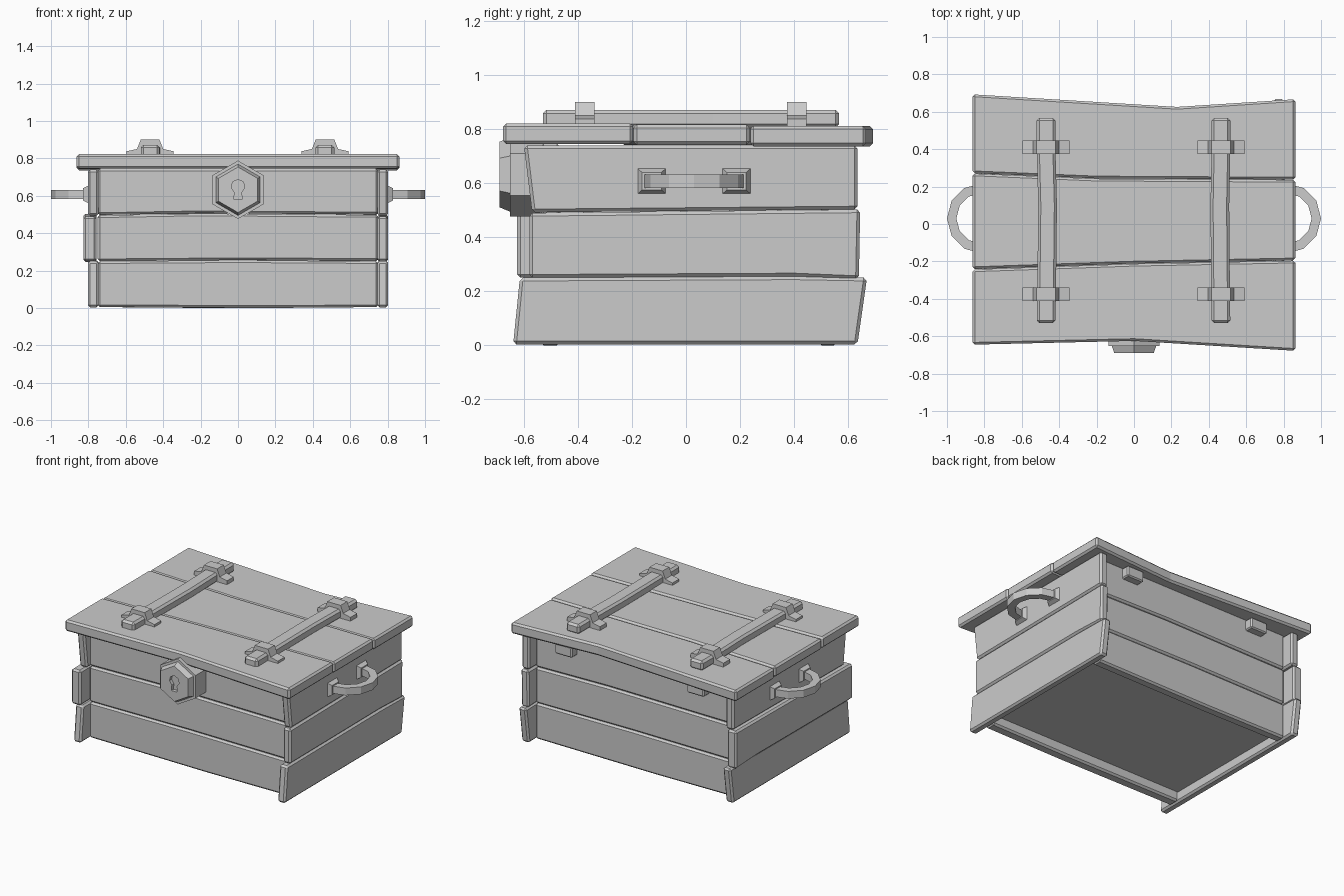
import bpy, bmesh, math
from mathutils import Vector

if "Cube" in bpy.data.objects:
    bpy.data.objects.remove(bpy.data.objects["Cube"])

PLANES = {'xz': lambda u, v, d: (u, d, v),
          'yz': lambda u, v, d: (d, u, v),
          'xy': lambda u, v, d: (u, v, d)}


def prism(name, pts, plane, d0, d1, bevel=0.0, taper=1.0):
    """Outline in a plane, extruded from d0 to d1; taper scales the d1 end."""
    cu = sum(p[0] for p in pts) / len(pts)
    cv = sum(p[1] for p in pts) / len(pts)
    f = PLANES[plane]
    bm = bmesh.new()
    a = [bm.verts.new(f(u, v, d0)) for u, v in pts]
    b = [bm.verts.new(f(cu + (u - cu) * taper, cv + (v - cv) * taper, d1)) for u, v in pts]
    n = len(pts)
    bm.faces.new(a)
    bm.faces.new(b[::-1])
    for i in range(n):
        bm.faces.new((a[i], b[i], b[(i + 1) % n], a[(i + 1) % n]))
    bmesh.ops.recalc_face_normals(bm, faces=bm.faces)
    me = bpy.data.meshes.new(name)
    bm.to_mesh(me)
    bm.free()
    ob = bpy.data.objects.new(name, me)
    bpy.context.collection.objects.link(ob)
    if bevel:
        m = ob.modifiers.new("bevel", 'BEVEL')
        m.width, m.segments, m.limit_method = bevel, 1, 'ANGLE'
        m.angle_limit = math.radians(30)
    return ob


def rect(u0, u1, v0, v1):
    return [(u0, v0), (u1, v0), (u1, v1), (u0, v1)]


def band(lower, upper):
    return lower + upper[::-1]


def ngon(n, r, cu, cv, start=90):
    return [(cu + r * math.cos(math.radians(start + 360 * i / n)),
             cv + r * math.sin(math.radians(start + 360 * i / n))) for i in range(n)]


# front and back wall planks
rows = [
    band([(-.75, .005), (.15, 0), (.75, .005)], [(-.75, .25), (0, .255), (.75, .25)]),
    band([(-.75, .25), (0, .256), (.75, .252)], [(-.75, .495), (-.2, .505), (.75, .497)]),
    band([(-.75, .497), (-.2, .507), (.75, .5)], [(-.75, .745), (.75, .745)]),
]
for i, pts in enumerate(rows):
    prism(f"front_plank_{i+1}", pts, 'xz', -.54, -.465, .012)
    prism(f"back_plank_{i+1}", [(-x, z) for x, z in pts], 'xz', .49, .56, .012)

# side wall planks, ends cut at uneven angles
right = [
    band([(-.64, .003), (.635, .003)], [(-.615, .25), (.4, .255), (.67, .25)]),
    band([(-.58, .25), (.4, .255), (.64, .245)], [(-.58, .49), (.645, .503)]),
    band([(-.57, .492), (.635, .503)], [(-.6, .74), (.635, .74)]),
]
left = [right[0],
        band([(-.625, .25), (.4, .255), (.64, .245)], [(-.625, .49), (.64, .503)]),
        right[2]]
for i in range(3):
    prism(f"right_plank_{i+1}", right[i], 'yz', .745, .802, .012)
    o = .025 if i == 1 else 0
    prism(f"left_plank_{i+1}", left[i], 'yz', -.802 - o, -.745 - o / 2, .012)

# recessed floor
prism("floor_panel", rect(-.75, .75, -.5, .52), 'xy', .07, .1)

# lid planks
W = .863
lid = [
    (band([(-W, -.645), (0, -.625), (W, -.678)], [(-W, -.243), (0, -.213), (W, -.196)]), .745, .822),
    (band([(-W, -.241), (0, -.211), (W, -.194)], [(-W, .27), (-.2, .242), (W, .236)]), .742, .817),
    (band([(-W, .272), (-.2, .244), (W, .238)], [(-W, .693), (.23, .626), (W, .667)]), .736, .812),
]
for i, (pts, z0, z1) in enumerate(lid):
    prism(f"lid_plank_{i+1}", pts, 'xy', z0, z1, .012)

# lid straps with raised brackets
profile = [(-.125, .81), (.125, .81), (.125, .838), (.07, .85), (.05, .9),
           (-.05, .9), (-.07, .85), (-.125, .838)]
for side, cx, bow in (("left", -.47, .008), ("right", .465, -.006)):
    ys = [-.53, -.2, .1, .4, .567]
    bend = [0, bow * .6, bow, 0, 0]
    prism(f"{side}_strap",
          band([(cx - .05 + b, y) for y, b in zip(ys, bend)],
               [(cx + .05 + b, y) for y, b in zip(ys, bend)]), 'xy', .805, .872, .014)
    for j, y in enumerate((-.375, .41)):
        prism(f"{side}_bracket_{j+1}", [(cx + u, v) for u, v in profile], 'xz', y - .036, y + .036)

# side handles: tapered mounts and a faceted half ring
for side, s in (("right", 1), ("left", -1)):
    for j, y in enumerate((-.127, .187)):
        prism(f"{side}_handle_mount_{j+1}", rect(y - .058, y + .058, .555, .66),
              'yz', s * .79, s * .828, taper=.62)
    angles = [math.radians(-90 + 180 * k / 6) for k in range(7)]
    outer = [(s * (.815 + .185 * math.cos(a)), .03 + .187 * math.sin(a)) for a in angles]
    inner = [(s * (.815 + .135 * math.cos(a)), .03 + .135 * math.sin(a)) for a in angles]
    prism(f"{side}_handle_ring", band(outer, inner), 'xy', .582, .632)

# hexagonal lock: backing, raised face, keyhole
CZ = .632
prism("lock_backing", ngon(6, .156, 0, CZ), 'xz', -.53, -.652)
face = prism("lock_face", ngon(6, .138, 0, CZ), 'xz', -.65, -.69, taper=.88)
bow = [(.037 * math.cos(math.radians(a)), .65 + .037 * math.sin(math.radians(a)))
       for a in range(-60, 241, 50)]
cutter = prism("keyhole_cutter", [(-.022, .58), (.022, .58)] + bow, 'xz', -.667, -.75)
cutter.hide_render = True
cutter.hide_viewport = True
m = face.modifiers.new("keyhole", 'BOOLEAN')
m.object, m.operation, m.solver = cutter, 'DIFFERENCE', 'EXACT'

# small hinge blocks on the back
for side, x in (("left", -.5), ("right", .5)):
    prism(f"{side}_hinge_block", rect(x - .065, x + .065, .66, .735), 'xz', .55, .615, .008)
